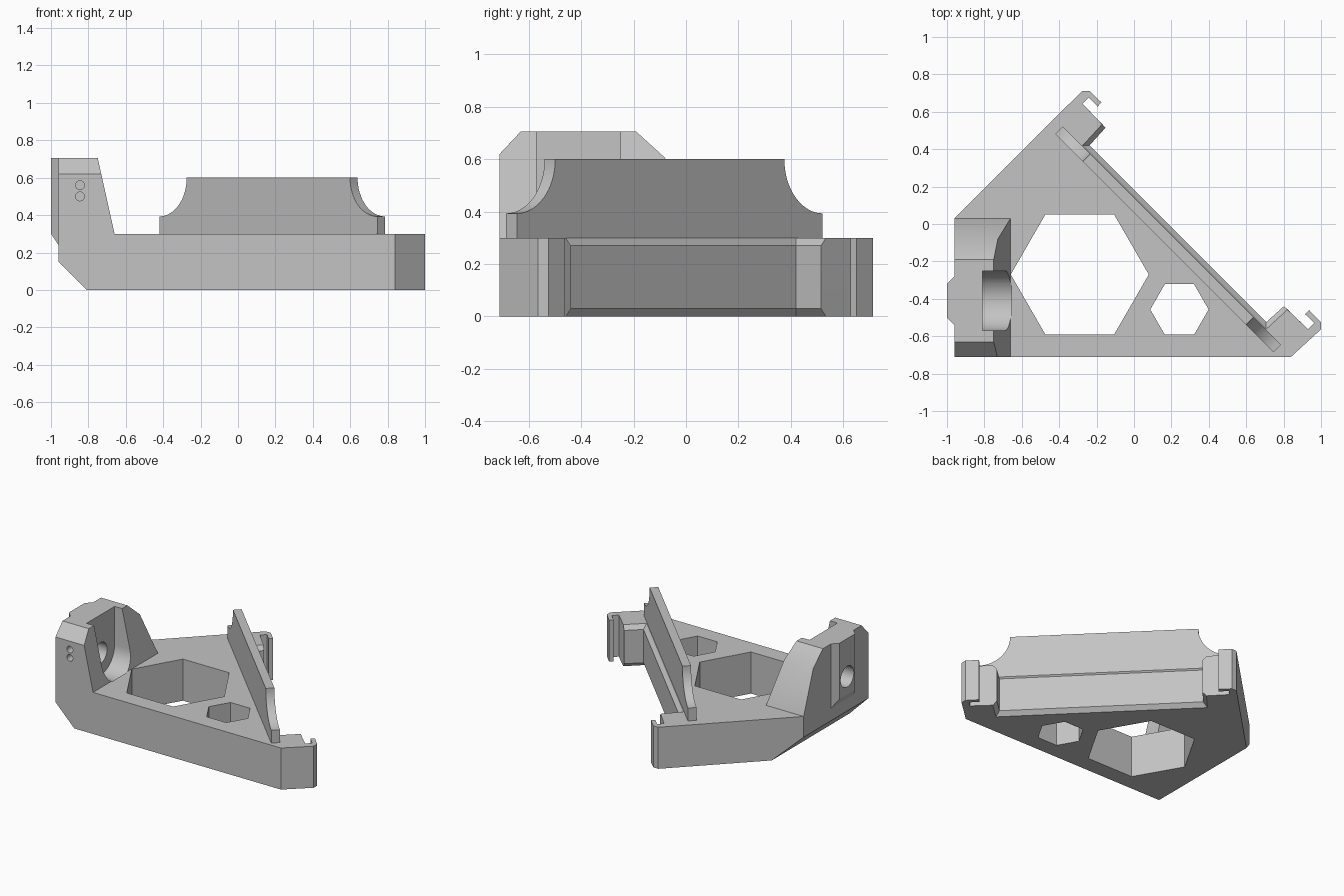
import bpy, bmesh
from math import sin, cos, pi, sqrt

if "Cube" in bpy.data.objects:
    bpy.data.objects.remove(bpy.data.objects["Cube"])

grey = bpy.data.materials.new("light grey plastic")
grey.use_nodes = True
colour = (0.55, 0.55, 0.55, 1)
grey.diffuse_color = colour
grey.node_tree.nodes["Principled BSDF"].inputs["Base Color"].default_value = colour


def loft(name, rings):
    """Solid skinned through rings of equal point count, capped at both ends."""
    bm = bmesh.new()
    loops = [[bm.verts.new(p) for p in ring] for ring in rings]
    n = len(loops[0])
    for a, b in zip(loops, loops[1:]):
        for i in range(n):
            j = (i + 1) % n
            bm.faces.new((a[i], a[j], b[j], b[i]))
    bm.faces.new(loops[0])
    bm.faces.new(loops[-1])
    bmesh.ops.recalc_face_normals(bm, faces=bm.faces)
    mesh = bpy.data.meshes.new(name)
    bm.to_mesh(mesh)
    bm.free()
    mesh.materials.append(grey)
    obj = bpy.data.objects.new(name, mesh)
    bpy.context.collection.objects.link(obj)
    return obj


def prism(name, profile, axis, lo, hi):
    """Extrude a 2D profile along axis 0, 1 or 2."""
    def lift(p, t):
        q = list(p)
        q.insert(axis, t)
        return q
    return loft(name, [[lift(p, t) for p in profile] for t in (lo, hi)])


def circle(cx, cy, r, n):
    return [(cx + r * cos(2 * pi * i / n), cy + r * sin(2 * pi * i / n)) for i in range(n)]


def cut(obj, cutters):
    for c in cutters:
        c.hide_render = True
        mod = obj.modifiers.new("cut", 'BOOLEAN')
        mod.operation, mod.solver, mod.object = 'DIFFERENCE', 'EXACT', c
        bpy.context.view_layer.objects.active = obj
        bpy.ops.object.modifier_apply(modifier=mod.name)


# Triangular base with two mirrored clip hooks and a chamfered long edge
MIRROR = 0.287


def outline(shift):
    half = [(-0.238 - 2 * shift, 0.42), (-0.152 - shift, 0.515 + shift), (-0.275, 0.643),
            (-0.242, 0.676), (-0.195, 0.628), (-0.174, 0.65), (-0.238, 0.712), (-0.277, 0.712)]
    other = [(y + MIRROR, x - MIRROR) for x, y in reversed(half)]
    return [(-0.96, -0.71), (0.84, -0.71)] + other + half + [(-0.96, 0.03)]


base = loft("base_plate", [[(x, y, z) for x, y in outline(s)]
                           for z, s in ((0, 0.0185), (0.03, 0), (0.27, 0), (0.3, 0.0185))])

# Upright bearing block with a leaning inner face
side = [(-0.71, 0.3), (-0.71, 0.62), (-0.63, 0.705), (-0.19, 0.705), (-0.08, 0.605), (0.03, 0.3)]
block = loft("bearing_block", [[(-0.96, y, z) for y, z in side],
                               [(-0.66 - (z - 0.3) * 0.222, y, z) for y, z in side]])

# Raised pad on the outer side of the block
MID, BORE_Z = -0.41, 0.43
pad = loft("outer_pad", [[(x, MID - w, low), (x, MID + w, low), (x, MID + w, 0.705), (x, MID - w, 0.705)]
                         for x, w, low in ((-0.96, 0.13, 0.24), (-1.0, 0.09, 0.30))])

# Diagonal upright panel with scooped top corners
HALF, R, TOP = 0.8245, 0.207, 0.6
scoop = [(HALF - R * cos(a), TOP - R * sin(a)) for a in [pi / 2 * (1 - i / 16) for i in range(17)]]
right = [(HALF, 0.3)] + scoop
profile = right + [(-u, z) for u, z in reversed(right)]


def on_diagonal(u, z, total):
    along = 0.2645 + u * sqrt(2)
    return ((total + along) / 2, (total - along) / 2, z)


panel = loft("upright_panel", [[on_diagonal(u, z, t) for u, z in profile] for t in (0.06, 0.141)])

# Cutters: hexagonal windows, lower edge, bearing seat, bore and pin holes
windows = [prism("window_cutter", circle(cx, cy, r, 6), 2, -0.1, 0.5)
           for cx, cy, r in ((-0.29, -0.27, 0.369), (0.243, -0.457, 0.156))]
edge = prism("edge_cutter", [(-1.11, 0.3), (-1.11, -0.1), (-0.71, -0.1)], 1, -1, 1)
seat_arc = [(MID + 0.16 * cos(a), BORE_Z + 0.16 * sin(a)) for a in [pi + pi * i / 24 for i in range(25)]]
seat = prism("seat_cutter", [(MID - 0.16, 0.9)] + seat_arc + [(MID + 0.16, 0.9)], 0, -0.81, -0.655)
bore = prism("bore_cutter", circle(MID, BORE_Z, 0.075, 32), 0, -1.1, -0.75)
pins = [prism("pin_cutter", circle(-0.845, z, 0.024, 16), 1, -0.8, -0.5) for z in (0.56, 0.5)]

cut(base, windows + [edge, seat])
cut(block, [seat, bore] + pins)
cut(pad, [bore])
for c in windows + pins + [edge, seat, bore]:
    bpy.data.objects.remove(c)

# Smooth only the curved faces
for obj in (base, block, pad, panel):
    bpy.ops.object.select_all(action='DESELECT')
    obj.select_set(True)
    bpy.context.view_layer.objects.active = obj
    bpy.ops.object.shade_smooth_by_angle()
